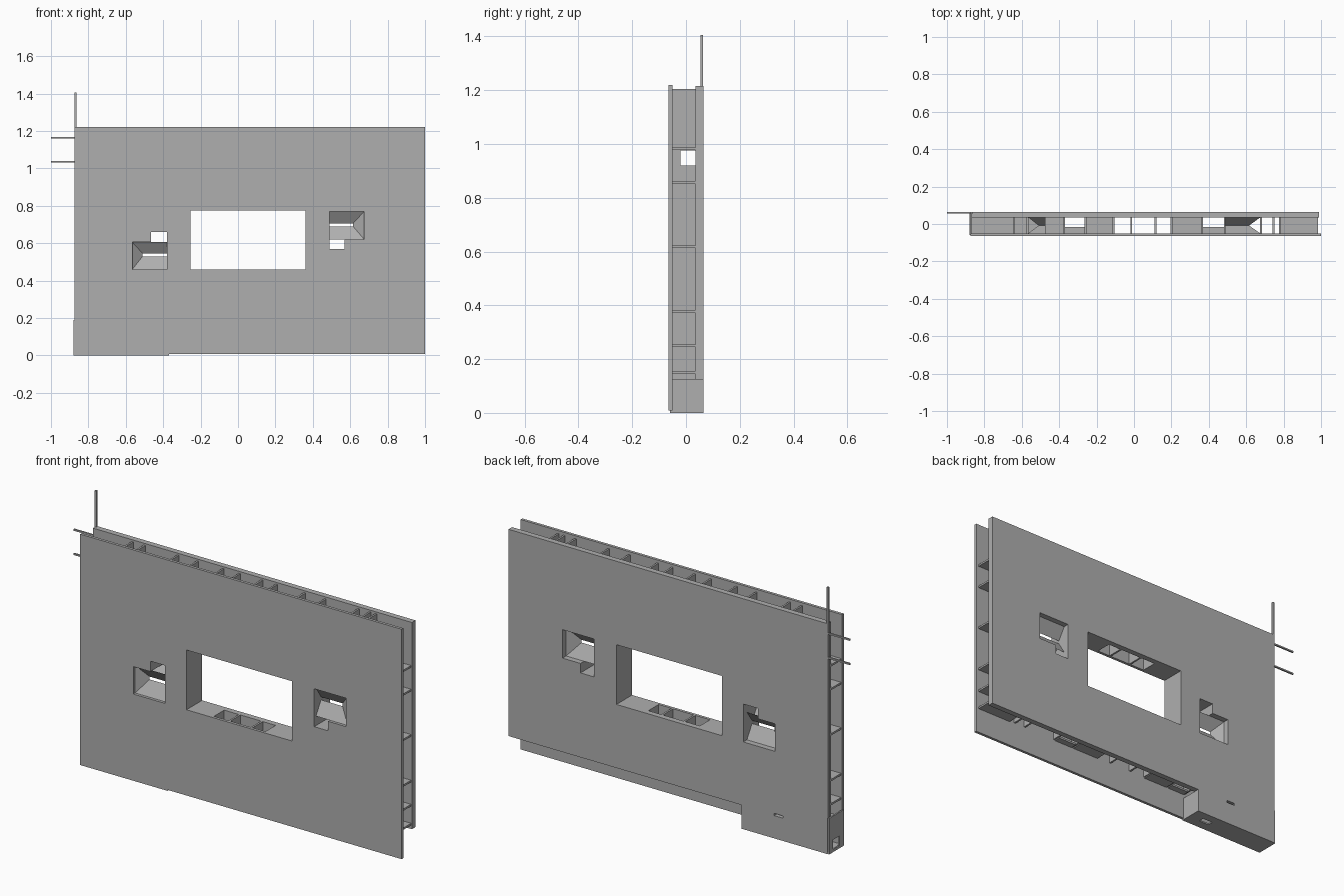
import bpy
import bmesh

cube = bpy.data.objects.get("Cube")
if cube:
    bpy.data.objects.remove(cube, do_unlink=True)

grey = bpy.data.materials.new("plain_grey")
grey.use_nodes = True
COLOUR = (0.43, 0.43, 0.43, 1)
grey.diffuse_color = COLOUR
grey.node_tree.nodes["Principled BSDF"].inputs["Base Color"].default_value = COLOUR

INNER, OUTER = -0.05, 0.035   # cavity between the two skins
T = 0.005                     # half thickness of ribs and shelves


def finish(name, bm):
    mesh = bpy.data.meshes.new(name)
    bm.to_mesh(mesh)
    bm.free()
    mesh.materials.append(grey)
    obj = bpy.data.objects.new(name, mesh)
    bpy.context.collection.objects.link(obj)
    return obj


def add_box(bm, x0, x1, y0, y1, z0, z1):
    verts = bmesh.ops.create_cube(bm, size=1)["verts"]
    for v in verts:
        v.co.x = x1 if v.co.x > 0 else x0
        v.co.y = y1 if v.co.y > 0 else y0
        v.co.z = z1 if v.co.z > 0 else z0


def boxes(name, specs):
    bm = bmesh.new()
    for spec in specs:
        add_box(bm, *spec)
    return finish(name, bm)


def skin(name, solids, holes, origin, depth, axis="y"):
    """Slab made from the union of (u0, u1, w0, w1) rectangles, minus holes."""
    us = sorted({u for r in solids + holes for u in r[:2]})
    ws = sorted({w for r in solids + holes for w in r[2:]})

    def place(u, w):
        return {"x": (origin, u, w), "y": (u, origin, w), "z": (u, w, origin)}[axis]

    def inside(u, w, rects):
        return any(r[0] < u < r[1] and r[2] < w < r[3] for r in rects)

    bm = bmesh.new()
    for u0, u1 in zip(us, us[1:]):
        for w0, w1 in zip(ws, ws[1:]):
            u, w = (u0 + u1) / 2, (w0 + w1) / 2
            if inside(u, w, solids) and not inside(u, w, holes):
                corners = ((u0, w0), (u1, w0), (u1, w1), (u0, w1))
                bm.faces.new([bm.verts.new(place(*c)) for c in corners])
    bmesh.ops.remove_doubles(bm, verts=bm.verts, dist=0.0005)
    out = bmesh.ops.extrude_face_region(bm, geom=bm.faces[:], use_keep_orig=True)
    for v in out["geom"]:
        if isinstance(v, bmesh.types.BMVert):
            v.co["xyz".index(axis)] += depth
    bmesh.ops.recalc_face_normals(bm, faces=bm.faces)
    return finish(name, bm)


# Openings through both skins
window = (-0.255, 0.36, 0.46, 0.775)
right_slit = (-0.565, -0.38, 0.46, 0.605)
right_notch = (-0.465, -0.38, 0.605, 0.66)
left_slit = (0.49, 0.675, 0.62, 0.77)
left_notch = (0.49, 0.57, 0.57, 0.62)
openings = [window, right_slit, right_notch, left_slit, left_notch]

# Skins
skin("front_skin", [(-0.875, 1.0, 0.008, 1.22)], openings, -0.065, 0.015)
skin("back_skin", [(-0.87, 0.99, 0.125, 1.215), (-0.87, -0.37, 0, 0.125)],
     openings + [(-0.61, -0.56, 0.12, 0.132)], OUTER, 0.03)


# Flared firing slits, narrowing to a thin gap mid-wall
def flared_slit(name, mouth, gap):
    bm = bmesh.new()
    loops = []
    for (x0, x1, z0, z1), y in ((mouth, INNER), (gap, -0.008), (mouth, OUTER)):
        loops.append([bm.verts.new((x, y, z)) for x, z in
                      ((x0, z0), (x1, z0), (x1, z1), (x0, z1))])
    for a, b in zip(loops, loops[1:]):
        for i in range(4):
            j = (i + 1) % 4
            bm.faces.new((a[i], a[j], b[j], b[i]))
    return finish(name, bm)


flared_slit("right_slit_liner", right_slit, (-0.51, -0.38, 0.53, 0.545))
flared_slit("left_slit_liner", left_slit, (0.49, 0.615, 0.69, 0.705))
boxes("right_notch_liner", [
    (-0.475, -0.465, INNER, OUTER, 0.605, 0.67),
    (-0.465, -0.38, INNER, OUTER, 0.66, 0.67)])
boxes("left_notch_liner", [
    (0.57, 0.58, INNER, OUTER, 0.56, 0.62),
    (0.49, 0.57, INNER, OUTER, 0.56, 0.57)])

# Upright ribs, with a service slot running through all of them
SLOT_LOW, SLOT_HIGH, SLOT_Y = 0.92, 0.975, -0.02
ribs = []
for x in (-0.64, -0.57, -0.375, -0.26, -0.11, -0.015, 0.115,
          0.2, 0.365, 0.485, 0.68, 0.745, 0.78):
    spans = [(0.15, SLOT_LOW)]
    if window[0] < x < window[1]:
        spans = [(0.15, window[2]), (window[3], SLOT_LOW)]
    for low, high in spans + [(SLOT_HIGH, 1.205)]:
        ribs.append((x - T, x + T, INNER, OUTER, low, high))
    ribs.append((x - T, x + T, INNER, SLOT_Y, SLOT_LOW, SLOT_HIGH))
boxes("upright_ribs", ribs)

# Shelves in the end bays and beside the window
shelves = []
for z in (0.15, 0.25, 0.377, 0.618, 0.857, 0.982):
    bays = [(-0.87, -0.64), (0.78, 0.985)]
    if z != 0.618:
        bays += [(-0.255, -0.11), (0.2, 0.36)]
    for x0, x1 in bays:
        shelves.append((x0, x1, INNER, OUTER, z - T, z + T))
    for x0, x1 in ((-0.37, -0.265), (0.37, 0.48)):
        shelves.append((x0, x1, INNER, -0.015, z - T, z + T))
boxes("shelves", shelves)

# Partial sill and head of the window
boxes("window_sill_and_head", [
    (x0, x1, INNER, OUTER, z - T, z + T)
    for x0, x1 in ((-0.255, -0.105), (0.195, 0.36))
    for z in (window[2] - T, window[3] + T)])

# Foot box at the lower right corner
skin("foot_floor", [(-0.88, -0.37, -0.06, 0.063)], [(-0.5, -0.44, -0.01, 0.02)],
     0, 0.008, "z")
skin("foot_end_plate", [(-0.06, 0.063, 0, 0.19)], [(-0.02, 0.03, 0.015, 0.065)],
     -0.88, 0.008, "x")
boxes("foot_inner_plate", [(-0.38, -0.37, INNER, 0.05, 0.005, 0.125)])

# Corner post and side pins
boxes("corner_post", [(-0.874, -0.864, 0.053, 0.064, 0.19, 1.405)])
boxes("side_pins", [(-1.0, -0.865, 0.056, 0.065, z - 0.004, z + 0.004)
                    for z in (1.035, 1.163)])
